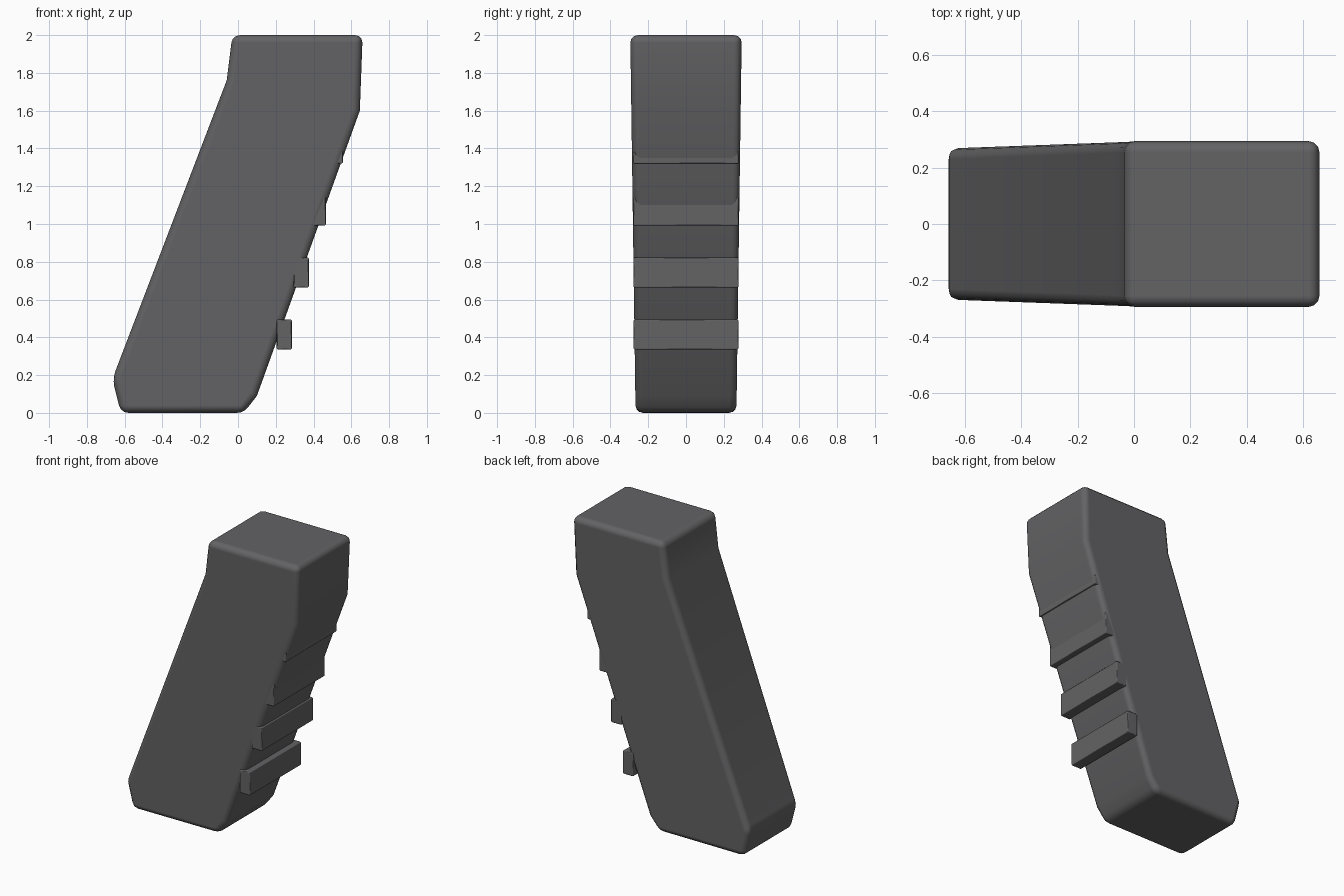
import bpy, bmesh

cube = bpy.data.objects.get("Cube")
if cube:
    bpy.data.objects.remove(cube, do_unlink=True)

GREY = (0.125, 0.125, 0.13, 1)
mat = bpy.data.materials.new("dark grey")
mat.use_nodes = True
mat.diffuse_color = GREY
mat.node_tree.nodes["Principled BSDF"].inputs["Base Color"].default_value = GREY


def add_part(name, profile, half_width, bevel, segments):
    """Extrude an x-z profile along y; half_width gives the half depth at height z."""
    bm = bmesh.new()
    front = [bm.verts.new((x, -half_width(z), z)) for x, z in profile]
    back = [bm.verts.new((x, half_width(z), z)) for x, z in profile]
    bm.faces.new(front)
    bm.faces.new(back[::-1])
    for i in range(len(profile)):
        j = (i + 1) % len(profile)
        bm.faces.new((front[i], back[i], back[j], front[j]))
    bmesh.ops.recalc_face_normals(bm, faces=bm.faces)
    mesh = bpy.data.meshes.new(name)
    bm.to_mesh(mesh)
    bm.free()
    mesh.materials.append(mat)
    obj = bpy.data.objects.new(name, mesh)
    bpy.context.collection.objects.link(obj)
    mesh.shade_smooth()
    mod = obj.modifiers.new("rounded edges", 'BEVEL')
    mod.width = bevel
    mod.segments = segments
    mod.limit_method = 'ANGLE'
    mod.angle_limit = 0.5
    mod.harden_normals = True
    return obj


# Slanted grip body, slightly narrower towards the foot
body_profile = [(-0.62, 0), (0.03, 0), (0.1, 0.09), (0.645, 1.6), (0.66, 2),
                (-0.03, 2), (-0.06, 1.76), (-0.665, 0.18)]
add_part("grip_body", body_profile, lambda z: 0.267 + 0.014 * z, 0.04, 3)

# Finger ribs stepping up the sloping edge
for i in range(4):
    x, z = 0.205 + 0.09 * i, 0.335 + 0.328 * i
    rib_profile = [(x, z), (x + 0.08, z), (x + 0.08, z + 0.16), (x, z + 0.16)]
    add_part(f"finger_rib_{i + 1}", rib_profile, lambda h: 0.278, 0.006, 1)
